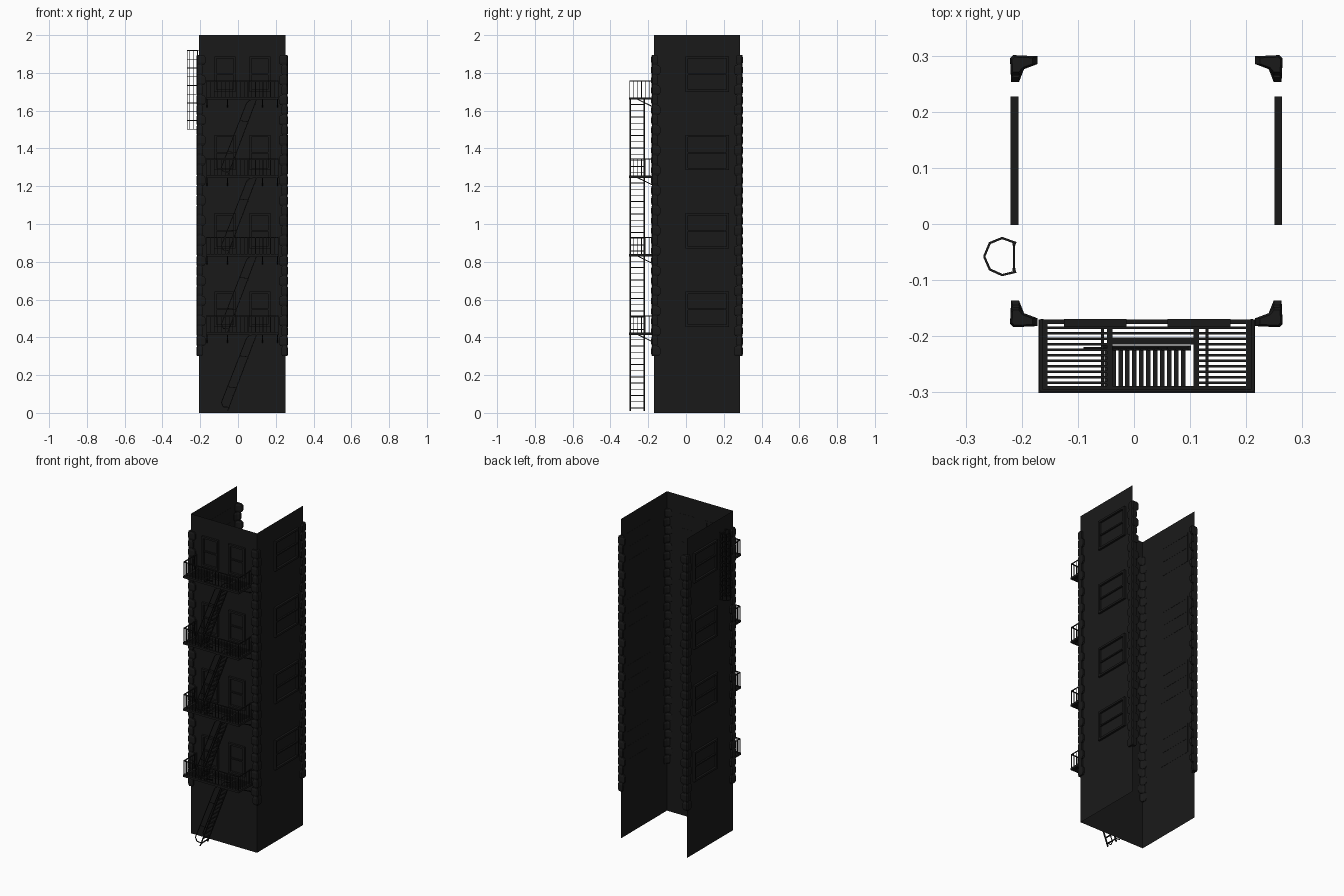
import bpy, bmesh, math
from mathutils import Vector, Matrix

if "Cube" in bpy.data.objects:
    bpy.data.objects.remove(bpy.data.objects["Cube"])

X0, X1, Y0, Y1, H = -0.207, 0.251, -0.17, 0.287, 2.0
FLOORS = [0.42, 0.835, 1.25, 1.665]

mat = bpy.data.materials.new("dark_paint")
mat.diffuse_color = (0.01, 0.01, 0.01, 1)
mat.use_nodes = True
mat.node_tree.nodes["Principled BSDF"].inputs["Base Color"].default_value = mat.diffuse_color


def finish(bm, name):
    bmesh.ops.recalc_face_normals(bm, faces=bm.faces)
    me = bpy.data.meshes.new(name)
    bm.to_mesh(me)
    bm.free()
    ob = bpy.data.objects.new(name, me)
    me.materials.append(mat)
    bpy.context.collection.objects.link(ob)
    return ob


def box(bm, x0, x1, y0, y1, z0, z1):
    m = Matrix.Translation(((x0 + x1) / 2, (y0 + y1) / 2, (z0 + z1) / 2)) \
        @ Matrix.Diagonal((x1 - x0, y1 - y0, z1 - z0, 1))
    bmesh.ops.create_cube(bm, size=1, matrix=m)


def bar(bm, a, b, w=0.004, h=None):
    # square bar between two points
    a, b = Vector(a), Vector(b)
    d = b - a
    m = Matrix.Translation((a + b) / 2) @ d.to_track_quat('Z', 'Y').to_matrix().to_4x4() \
        @ Matrix.Diagonal((w, h or w, d.length, 1))
    bmesh.ops.create_cube(bm, size=1, matrix=m)


def path(bm, pts, w=0.004):
    for a, b in zip(pts, pts[1:]):
        bar(bm, a, b, w)


# Thin wall sheets: left, front and right, open at the back and top
bm = bmesh.new()
plan = [(X0, Y1), (X0, Y0), (X1, Y0), (X1, Y1)]
low = [bm.verts.new((x, y, 0)) for x, y in plan]
top = [bm.verts.new((x, y, H)) for x, y in plan]
for i in range(3):
    bm.faces.new((low[i], low[i + 1], top[i + 1], top[i]))
finish(bm, "walls")

# Corner stones, alternating long and short arms
bm = bmesh.new()
N, ZB, ZT = 30, 0.30, 1.895
step = (ZT - ZB) / N
for cx, cy, sx, sy in ((X0, Y0, -1, -1), (X1, Y0, 1, -1), (X0, Y1, -1, 1), (X1, Y1, 1, 1)):
    for i in range(N):
        a, b = (0.035, 0.022) if i % 2 else (0.022, 0.034)
        out = [(-a, 0.012), (0.008, 0.014), (0.014, 0.008), (0.012, -b),
               (-0.002, -b), (-0.011, -0.011), (-a, -0.002)]
        z = ZB + i * step
        rings = []
        for dz, s in ((0, 0.75), (0.012, 1), (step - 0.012, 1), (step, 0.75)):
            rings.append([bm.verts.new((cx + sx * u * s, cy + sy * v * s, z + dz)) for u, v in out])
        n = len(out)
        for r, q in zip(rings, rings[1:]):
            for k in range(n):
                bm.faces.new((r[k], r[(k + 1) % n], q[(k + 1) % n], q[k]))
        bm.faces.new(rings[0])
        bm.faces.new(rings[-1])
finish(bm, "corner_stones")


# Sash windows: outer frame with a middle rail
def window(bm, place, u0, u1, z0, z1, w=0.012):
    zm = (z0 + z1) / 2
    place(bm, u0, u0 + w, z0, z1, 0.013)
    place(bm, u1 - w, u1, z0, z1, 0.013)
    place(bm, u0 + w, u1 - w, z1 - w, z1, 0.013)
    place(bm, u0 + w, u1 - w, z0, z0 + w, 0.013)
    place(bm, u0 + w, u1 - w, zm - 0.004, zm + 0.004, 0.009)


def on_front(bm, u0, u1, z0, z1, d):
    box(bm, u0, u1, Y0 - d, Y0 + 0.001, z0, z1)


def on_right(bm, u0, u1, z0, z1, d):
    box(bm, X1 - 0.001, X1 + d, u0, u1, z0, z1)


def on_left(bm, u0, u1, z0, z1, d):
    box(bm, X0 - d, X0 + 0.001, u0, u1, z0, z1)


for name, place, spans in (("front_windows", on_front, [(-0.125, -0.013), (0.06, 0.172)]),
                           ("right_windows", on_right, [(-0.002, 0.227)]),
                           ("left_windows", on_left, [(-0.002, 0.227)])):
    bm = bmesh.new()
    for f in FLOORS:
        for u0, u1 in spans:
            window(bm, place, u0, u1, f + 0.035, f + 0.222)
    finish(bm, name)

# Fire escape platforms with slatted decks and stair openings
PX0, PX1, PY0, PY1 = -0.17, 0.216, -0.301, -0.17
OX0, OX1, OY = -0.038, 0.106, -0.205
bm = bmesh.new()
for z in FLOORS:
    t0, t1 = z - 0.007, z + 0.006
    box(bm, PX0, PX0 + 0.016, PY0, PY1, t0, t1)
    box(bm, PX1 - 0.016, PX1, PY0, PY1, t0, t1)
    box(bm, PX0, PX1, PY0, PY0 + 0.012, t0, t1)
    box(bm, PX0, PX1, PY1 - 0.008, PY1, t0, t1)
    box(bm, OX0 - 0.01, OX0, PY0, PY1, t0, t1)
    box(bm, OX1, OX1 + 0.01, PY0, PY1, t0, t1)
    box(bm, OX0, OX1, OY - 0.01, OY, t0, t1)
    for i in range(11):
        y = PY0 + 0.018 + i * 0.0098
        spans = [(PX0 + 0.016, OX0 - 0.01), (OX1 + 0.01, PX1 - 0.016)]
        if y > OY:
            spans.append((OX0, OX1))
        for a, b in spans:
            box(bm, a, b, y - 0.0025, y + 0.0025, z - 0.002, z + 0.004)
finish(bm, "platforms")

# Diagonal braces under the platforms
bm = bmesh.new()
for z in FLOORS:
    for x in (PX0 + 0.006, -0.056, 0.13, PX1 - 0.006):
        bar(bm, (x, -0.258, z - 0.004), (x, PY1, z - 0.047), 0.005)
        bar(bm, (x, PY0, z - 0.003), (x, PY1, z - 0.003), 0.005)
finish(bm, "braces")

# Railings on three sides
bm = bmesh.new()
RX0, RX1, RY = PX0 + 0.004, PX1 - 0.004, PY0 + 0.004
for z in FLOORS:
    zt = z + 0.093
    path(bm, [(RX0, PY1, zt), (RX0, RY, zt), (RX1, RY, zt), (RX1, PY1, zt)], 0.005)
    for i in range(20):
        x = RX0 + (RX1 - RX0) * i / 19
        bar(bm, (x, RY, z), (x, RY, zt), 0.003)
    for i in range(1, 7):
        y = RY + (PY1 - 0.004 - RY) * i / 6
        for x in (RX0, RX1):
            bar(bm, (x, y, z), (x, y, zt), 0.003)
finish(bm, "railings")

# Steep stair flights, all rising to the right
SY0, SY1, SX0, SX1 = -0.295, -0.221, -0.055, 0.1
stairs, rails = bmesh.new(), bmesh.new()
for z1 in FLOORS:
    z0 = z1 - 0.41
    for y in (SY0, SY1):
        bar(stairs, (SX0, y, z0), (SX1, y, z1), 0.009, 0.004)
        path(rails, [(SX0 + 0.006, y, z0 + 0.02), (-0.078, y, z0 + 0.022), (-0.088, y, z0 + 0.045),
                     (0.045, y, z1 - 0.025), (0.06, y, z1 - 0.01), (SX1, y, z1)], 0.004)
        for t in (0.3, 0.7):
            x, z = SX0 + (SX1 - SX0) * t, z0 + 0.41 * t
            bar(rails, (x, y, z), (x - 0.045, y, z + 0.005), 0.003)
    for i in range(12):
        t = (i + 0.5) / 12.5
        x, z = SX0 + (SX1 - SX0) * t, z0 + 0.41 * t
        box(stairs, x - 0.004, x + 0.004, SY0, SY1, z - 0.002, z + 0.002)
finish(stairs, "stair_flights")
finish(rails, "stair_handrails")

# Caged roof ladder on the left wall
LZ0, LZ1 = 1.5, 1.92
hoop = [(-0.210, -0.085), (-0.235, -0.091), (-0.257, -0.081), (-0.267, -0.058),
        (-0.257, -0.034), (-0.235, -0.025), (-0.210, -0.034)]
bm = bmesh.new()
for i in range(10):
    z = LZ0 + 0.002 + (LZ1 - LZ0 - 0.004) * i / 9
    path(bm, [(x, y, z) for x, y in hoop], 0.004)
for x, y in hoop[1:-1]:
    bar(bm, (x, y, LZ0), (x, y, LZ1), 0.003)
finish(bm, "ladder_cage")
bm = bmesh.new()
for y in (-0.081, -0.036):
    bar(bm, (-0.214, y, LZ0), (-0.214, y, LZ1), 0.005)
for i in range(14):
    z = LZ0 + 0.015 + i * 0.03
    bar(bm, (-0.214, -0.081, z), (-0.214, -0.036, z), 0.004)
finish(bm, "wall_ladder")
